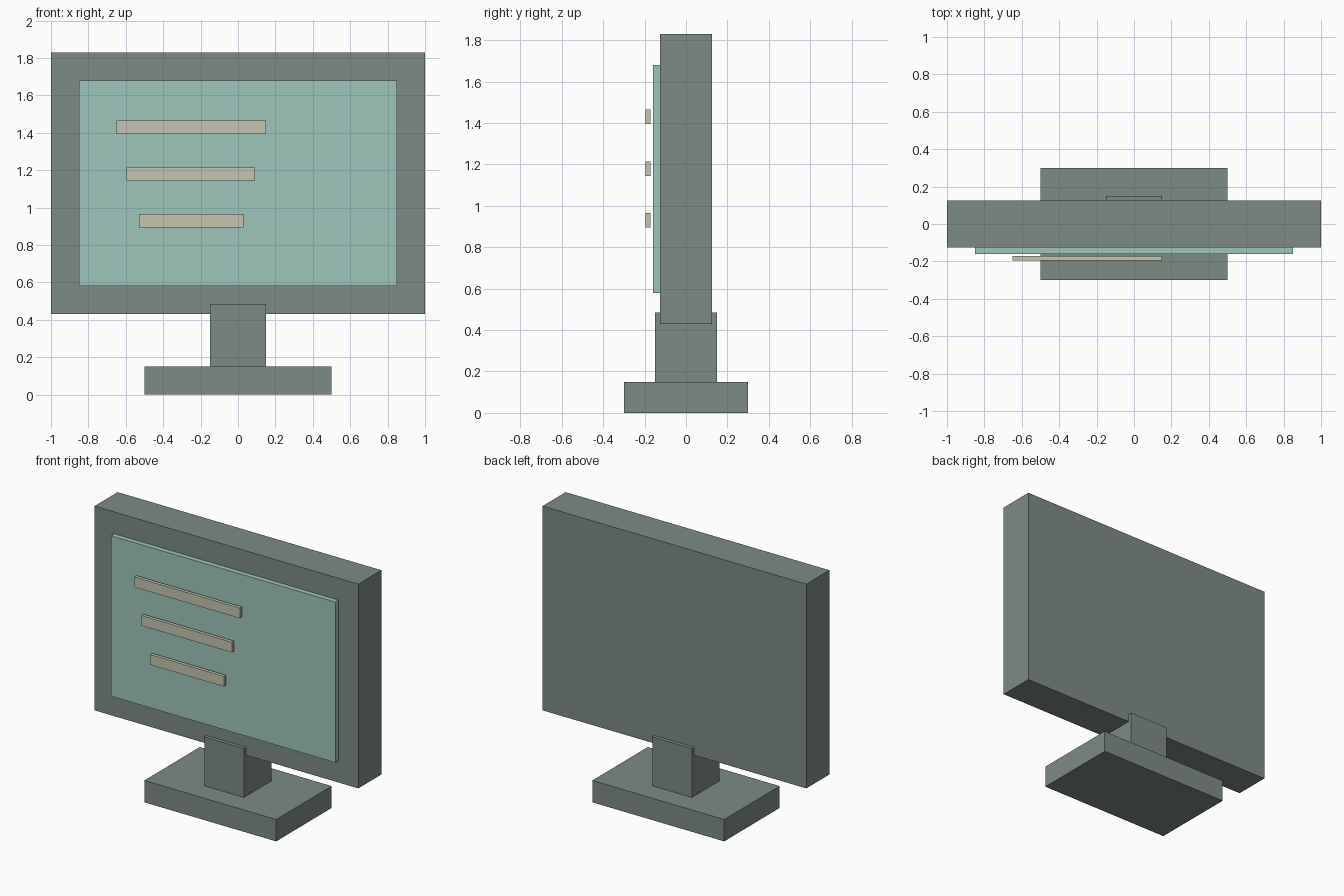
import bpy

old = bpy.data.objects.get("Cube")
if old:
    bpy.data.objects.remove(old, do_unlink=True)


def linear(c):
    c /= 255
    return c / 12.92 if c <= 0.04045 else ((c + 0.055) / 1.055) ** 2.4


def material(name, *rgb):
    colour = [linear(c) for c in rgb] + [1]
    mat = bpy.data.materials.new(name)
    mat.use_nodes = True
    mat.diffuse_color = colour
    shader = next(n for n in mat.node_tree.nodes if n.type == "BSDF_PRINCIPLED")
    shader.inputs["Base Color"].default_value = colour
    return mat


def box(name, x, y, z, mat):
    """Box spanning the given (low, high) range on each axis."""
    spans = (x, y, z)
    bpy.ops.mesh.primitive_cube_add(size=1, location=[sum(s) / 2 for s in spans])
    obj = bpy.context.object
    obj.name = obj.data.name = name
    for v in obj.data.vertices:
        for i, (low, high) in enumerate(spans):
            v.co[i] *= high - low
    obj.data.materials.append(mat)
    return obj


grey = material("grey green casing", 126, 139, 132)
teal = material("pale teal screen", 157, 197, 187)
beige = material("beige lines", 196, 197, 177)

# Stand
box("base", (-0.5, 0.5), (-0.3, 0.3), (0, 0.15), grey)
box("stand_neck", (-0.15, 0.15), (-0.15, 0.15), (0.15, 0.485), grey)

# Casing and raised screen
box("casing", (-1, 1), (-0.125, 0.125), (0.43, 1.83), grey)
box("screen", (-0.85, 0.85), (-0.16, -0.12), (0.58, 1.68), teal)

# Bars floating just in front of the screen, each shorter than the one above
bars = (("top", -0.65, 0.15, 1.43), ("middle", -0.595, 0.09, 1.18), ("bottom", -0.53, 0.03, 0.93))
for label, left, right, height in bars:
    box(label + "_screen_line", (left, right), (-0.195, -0.172),
        (height - 0.035, height + 0.035), beige)
